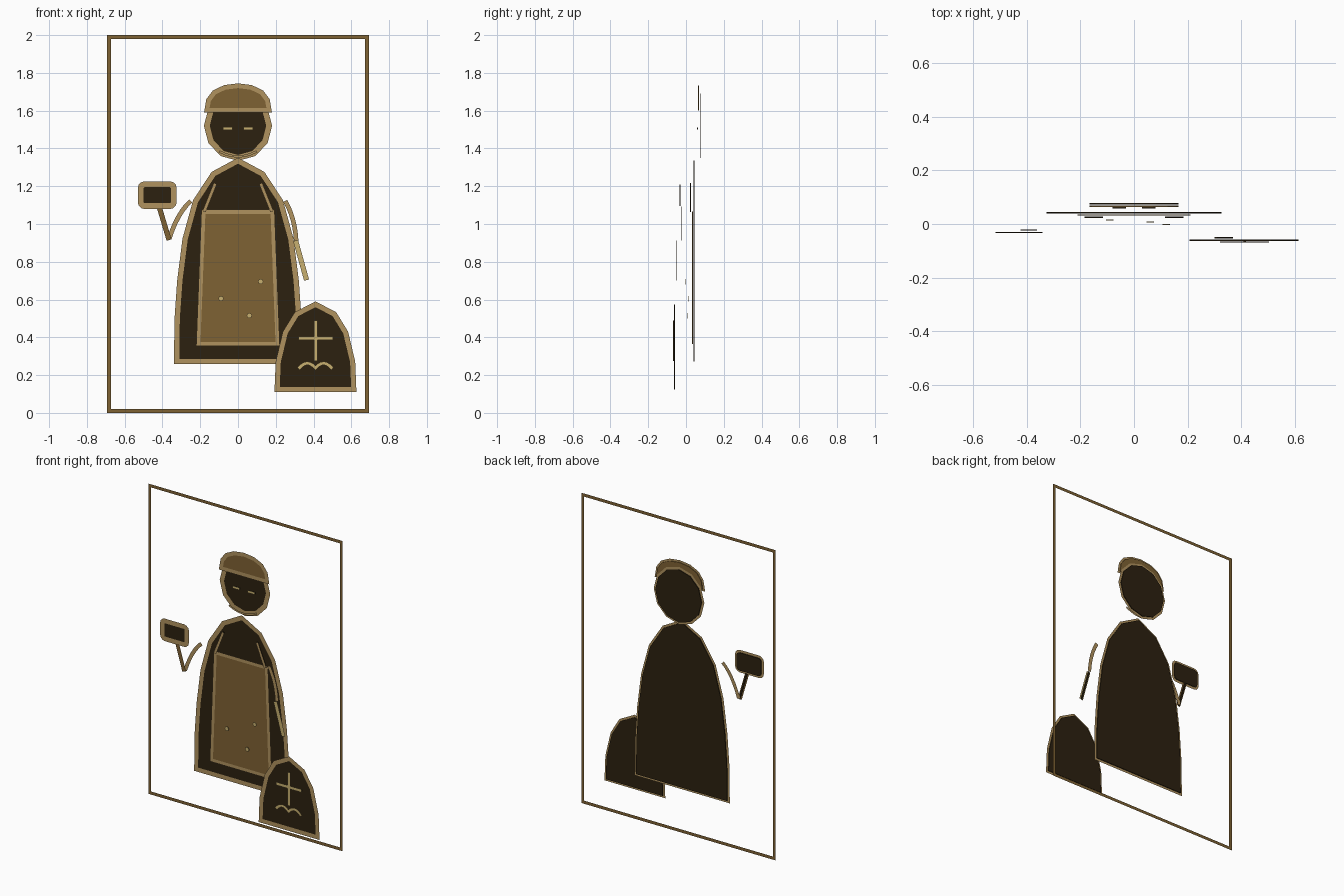
import bpy, bmesh, math
from mathutils import Vector

cube = bpy.data.objects.get("Cube")
if cube:
    bpy.data.objects.remove(cube)


def material(name, rgb):
    m = bpy.data.materials.new(name)
    m.use_nodes = True
    m.diffuse_color = (*rgb, 1)
    m.node_tree.nodes["Principled BSDF"].inputs["Base Color"].default_value = (*rgb, 1)
    return m


DARK = material("dark umber", (0.025, 0.015, 0.005))
BROWN = material("bronze brown", (0.212, 0.122, 0.034))
TAN = material("warm tan", (0.434, 0.287, 0.112))
GOLD = material("pale gold", (0.578, 0.434, 0.162))


def finish(name, bm, mat):
    mesh = bpy.data.meshes.new(name)
    bm.to_mesh(mesh)
    bm.free()
    mesh.materials.append(mat)
    obj = bpy.data.objects.new(name, mesh)
    bpy.context.collection.objects.link(obj)
    return obj


def thicken(bm, depth):
    faces = bm.faces[:]
    back = bmesh.ops.extrude_face_region(bm, geom=faces, use_keep_orig=True)["geom"]
    verts = [g for g in back if isinstance(g, bmesh.types.BMVert)]
    bmesh.ops.translate(bm, verts=verts, vec=(0, depth, 0))
    bmesh.ops.recalc_face_normals(bm, faces=bm.faces[:])


def panel(name, pts, y, mat, depth=0.005):
    """Thin filled plate from an x-z outline."""
    bm = bmesh.new()
    bm.faces.new([bm.verts.new((x, y, z)) for x, z in pts])
    thicken(bm, depth)
    return finish(name, bm, mat)


def ribbon(name, pts, width, y, mat, closed=False, depth=0):
    """Flat mitred band following an x-z path."""
    p = [Vector(q) for q in pts]
    n = len(p)
    bm = bmesh.new()
    pairs = []
    for i in range(n):
        before = p[i] - p[i - 1] if closed or i > 0 else p[1] - p[0]
        after = p[(i + 1) % n] - p[i] if closed or i < n - 1 else before
        a, b = before.normalized(), after.normalized()
        na, nb = Vector((-a.y, a.x)), Vector((-b.y, b.x))
        m = (na + nb).normalized()
        off = m * (width / 2 / max(m.dot(na), 0.4))
        pairs.append([bm.verts.new((q.x, y, q.y)) for q in (p[i] + off, p[i] - off)])
    for i in range(n if closed else n - 1):
        (a, b), (c, d) = pairs[i], pairs[(i + 1) % n]
        bm.faces.new((a, b, d, c))
    bm.normal_update()
    for f in bm.faces:
        if f.normal.y > 0:
            f.normal_flip()
    if depth:
        thicken(bm, depth)
    return finish(name, bm, mat)


def bordered(name, pts, y, fill, width, edge=TAN):
    panel(name, pts, y, fill)
    ribbon(name + "_border", pts, width, y - 0.002, edge, closed=True)


def bar(name, a, b, width, y, mat):
    """Straight band with a narrow dark spine behind it."""
    ribbon(name, [a, b], width, y - 0.002, mat)
    ribbon(name + "_spine", [a, b], 0.01, y, DARK, depth=0.005)


def mirrored(half, cx=0):
    """Half outline from base to apex, mirrored about cx."""
    return [(cx + x, z) for x, z in half] + [(cx - x, z) for x, z in half[-2::-1]]


def curve(a, b, c, steps=6):
    """Quadratic arc through control point b."""
    a, b, c = Vector(a), Vector(b), Vector(c)
    ts = [i / steps for i in range(steps + 1)]
    return [tuple(a * (1 - t) ** 2 + b * 2 * t * (1 - t) + c * t * t) for t in ts]


def ngon(cx, cz, rx, rz, n):
    return [(cx + rx * math.sin(math.tau * i / n), cz + rz * math.cos(math.tau * i / n))
            for i in range(n)]


# Outer frame
ribbon("frame", [(-.683, .01), (.683, .01), (.683, 1.99), (-.683, 1.99)],
       .02, .077, BROWN, closed=True)

# Head, cap, eyes and collar
bordered("head", ngon(0, 1.52, .165, .17, 12), .073, DARK, .03)
bordered("cap", mirrored([(.165, 1.602), (.156, 1.655), (.125, 1.697), (.07, 1.723), (0, 1.732)]),
         .064, BROWN, .025)
for side, sx in (("left", 1), ("right", -1)):
    bar(side + "_eye", (sx * .03, 1.506), (sx * .08, 1.506), .016, .058, GOLD)
ribbon("collar", curve((-.1, 1.385), (0, 1.33), (.1, 1.385)), .012, .05, TAN)

# Robe
bordered("robe", mirrored([(.325, .272), (.322, .5), (.308, .7), (.28, .92),
                           (.225, 1.12), (.13, 1.265), (0, 1.335)]), .04, DARK, .028)

# Apron with straps and dots
bordered("apron", [(-.21, .365), (.21, .365), (.183, 1.065), (-.183, 1.065)], .031, BROWN, .022)
for side, sx in (("left", 1), ("right", -1)):
    bar(side + "_strap", (sx * .18, 1.065), (sx * .12, 1.215), .018, .022, TAN)
for i, (x, y, z) in enumerate([(-.09, .013, .605), (.06, .006, .515), (.12, -.003, .695)]):
    panel(f"apron_dot_{i + 1}", ngon(x, z, .014, .014, 8), y, GOLD, .003)

# Right arm holding a mug
ribbon("right_upper_arm", curve((-.25, 1.122), (-.32, 1.06), (-.365, .92)), .024, -.016, TAN)
bar("right_forearm", (-.365, .915), (-.417, 1.09), .027, -.025, BROWN)
mug = []
for cx, cz, start in ((-.36, 1.19, 0), (-.495, 1.19, 90), (-.495, 1.115, 180), (-.36, 1.115, 270)):
    for step in range(4):
        t = math.radians(start + step * 30)
        mug.append((cx + .02 * math.cos(t), cz + .02 * math.sin(t)))
bordered("mug", mug, -.034, DARK, .03)

# Left arm
ribbon("left_upper_arm", curve((.25, 1.122), (.302, 1.03), (.308, .91)), .024, -.044, TAN)
bar("left_forearm", (.305, .912), (.363, .703), .027, -.054, GOLD)

# Arched stone with cross and wave
bordered("arched_stone", mirrored([(.203, .123), (.197, .27), (.16, .425), (.1, .523), (0, .575)], .41),
         -.063, DARK, .027)
bar("cross_upright", (.412, .275), (.412, .49), .02, -.069, GOLD)
bar("cross_arm", (.32, .395), (.503, .395), .02, -.0695, GOLD)
wave = curve((.32, .233), (.365, .29), (.41, .238)) + curve((.41, .238), (.455, .29), (.5, .233))[1:]
ribbon("wave", wave, .018, -.072, GOLD)
